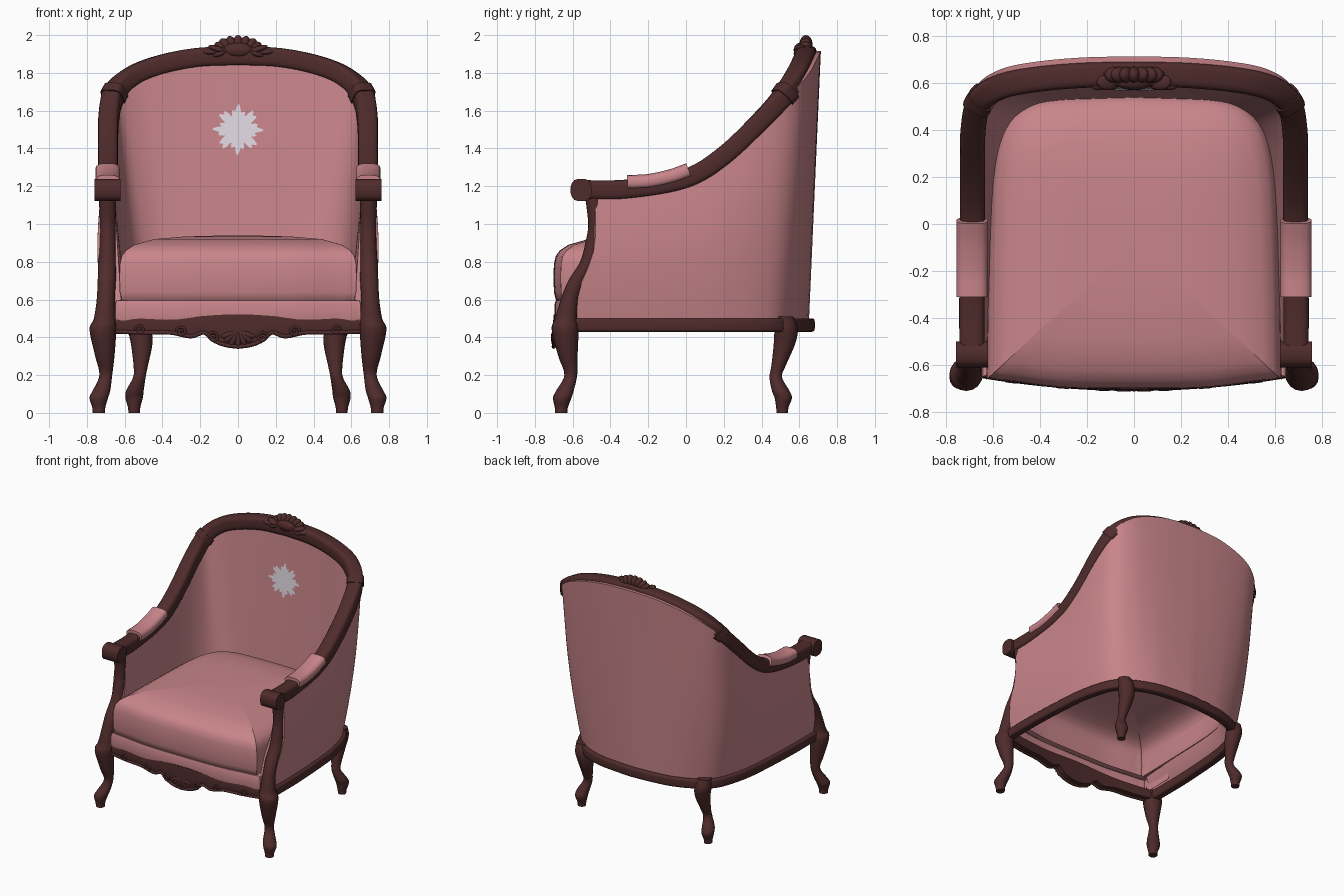
import bpy, bmesh, math
from mathutils import Vector
from mathutils.bvhtree import BVHTree

default_cube = bpy.data.objects.get("Cube")
if default_cube:
    bpy.data.objects.remove(default_cube, do_unlink=True)


def make_material(name, colour):
    material = bpy.data.materials.new(name)
    material.use_nodes = True
    material.diffuse_color = (*colour, 1)
    material.node_tree.nodes["Principled BSDF"].inputs["Base Color"].default_value = (*colour, 1)
    return material


wood = make_material("dark red wood", (0.078, 0.024, 0.024))
fabric = make_material("rose fabric", (0.58, 0.235, 0.255))
silver = make_material("pale grey embroidery", (0.75, 0.69, 0.76))


def finish(bm, name, material, angle=50):
    bmesh.ops.recalc_face_normals(bm, faces=bm.faces)
    mesh = bpy.data.meshes.new(name)
    bm.to_mesh(mesh)
    bm.free()
    mesh.materials.append(material)
    obj = bpy.data.objects.new(name, mesh)
    bpy.context.collection.objects.link(obj)
    bpy.ops.object.select_all(action="DESELECT")
    obj.select_set(True)
    bpy.context.view_layer.objects.active = obj
    bpy.ops.object.shade_smooth_by_angle(angle=math.radians(angle))
    return obj


def loft(name, rows, material, start_cap=True, end_cap=True, drop=None):
    """Skin closed rings of points; faces matching the drop rule are left open."""
    bm = bmesh.new()
    rings = [[bm.verts.new(p) for p in row] for row in rows]
    for a, b in zip(rings, rings[1:]):
        for i in range(len(a)):
            j = (i + 1) % len(a)
            bm.faces.new((a[i], a[j], b[j], b[i]))
    if start_cap:
        bm.faces.new(rings[0])
    if end_cap:
        bm.faces.new(rings[-1])
    if drop:
        bmesh.ops.recalc_face_normals(bm, faces=bm.faces)
        bmesh.ops.delete(bm, geom=[f for f in bm.faces if drop(f)], context="FACES")
    return finish(bm, name, material)


def spline(points, steps=6):
    """Catmull-Rom curve through points of any dimension."""
    pts = [Vector(p) for p in points]
    pts = [pts[0] * 2 - pts[1]] + pts + [pts[-1] * 2 - pts[-2]]
    out = []
    for a, b, c, d in zip(pts, pts[1:], pts[2:], pts[3:]):
        for k in range(steps):
            t = k / steps
            out.append((b * 2 + (c - a) * t + (a * 2 - b * 5 + c * 4 - d) * t * t
                        + (b * 3 - a - c * 3 + d) * t ** 3) / 2)
    return out + [pts[-2]]


def mirrored(path):
    return path + [Vector((-p.x, *p[1:])) for p in reversed(path[:-1])]


def frames(path):
    """Point, outward side vector and up vector along a path."""
    for i, p in enumerate(path):
        tangent = (path[min(i + 1, len(path) - 1)] - path[max(i - 1, 0)]).normalized()
        side = tangent.cross(Vector((0, 0, 1))).normalized()
        yield p, side, side.cross(tangent)


def sweep(name, path, width, height, material, power=0.5, lift=0):
    """Rounded-box section carried along a path."""
    rows = []
    for p, side, up in frames(path):
        ring = []
        for k in range(16):
            a = math.tau * (k + 0.5) / 16
            c, s = math.cos(a), math.sin(a)
            ring.append(p + side * width * math.copysign(abs(c) ** power, c)
                        + up * (lift + height * math.copysign(abs(s) ** power, s)))
        rows.append(ring)
    return loft(name, rows, material)


def turned(name, profile, flip):
    """Curved leg: round horizontal sections given as x, y, z, radius."""
    rows = []
    for x, y, z, r in spline(profile, 5):
        rows.append([(flip * x + r * math.cos(math.tau * k / 16),
                      y + r * math.sin(math.tau * k / 16), z) for k in range(16)])
    return loft(name, rows, wood)


def ellipsoid(name, centre, radii, tilt=0):
    bpy.ops.mesh.primitive_uv_sphere_add(segments=20, ring_count=12, location=centre,
                                         rotation=(0, tilt, 0))
    obj = bpy.context.object
    obj.name, obj.scale = name, radii
    obj.data.materials.append(wood)
    bpy.ops.object.shade_smooth_by_angle()


def rod(name, points, radius):
    curve = bpy.data.curves.new(name, "CURVE")
    curve.dimensions = "3D"
    curve.bevel_depth, curve.bevel_resolution = radius, 2
    curve.use_fill_caps = True
    line = curve.splines.new("POLY")
    line.points.add(len(points) - 1)
    for target, p in zip(line.points, points):
        target.co = (*p, 1)
    curve.materials.append(wood)
    bpy.context.collection.objects.link(bpy.data.objects.new(name, curve))


# Guide paths from the arm front to the middle of the back
top_guide = [(.69, -.56, 1.18), (.69, -.3, 1.185), (.688, 0, 1.24), (.688, .2, 1.36), (.685, .4, 1.55),
             (.655, .525, 1.69), (.565, .585, 1.78), (.42, .615, 1.84), (.22, .633, 1.88), (0, .638, 1.89)]
base_guide = [(.7, -.62), (.7, -.3), (.685, 0), (.665, .2), (.62, .38),
              (.56, .49), (.44, .57), (.3, .62), (.15, .64), (0, .65)]
inner_guide = [(.62, -.6), (.6, -.3), (.59, 0), (.575, .2), (.545, .33),
               (.49, .43), (.4, .495), (.3, .515), (.15, .52), (0, .525)]
rail = mirrored(spline(top_guide))
base = mirrored(spline([(x, y, .465) for x, y in base_guide]))
inner = mirrored(spline([(x, y, .6) for x, y in inner_guide]))

# Carved frame rails
sweep("top_rail", rail, .054, .052, wood)
sweep("lower_rail", base, .032, .036, wood, .4)

# Upholstered tub: outside skin up, inside skin down
shell_top = mirrored(spline([(.69, -.48, 1.175)] + top_guide[1:]))
steps = 9
rows = []
for i, (p, side, up) in enumerate(frames(shell_top)):
    near_front = min(i, len(shell_top) - 1 - i) <= 6
    side = side if side.dot(Vector((p.x, p.y, 0))) > 0 else -side
    rear = abs(side.y) ** 3
    outside, inside = [], []
    for k in range(steps + 1):
        t = k / steps
        e = min(t * 1.5, 1)
        bend = e * e * (3 - 2 * e) if near_front else t
        puff = math.sin(math.pi * t)
        for skin, foot, reach, bulge in ((outside, base[i], .036 + .04 * rear, .03 * abs(side.x)),
                                         (inside, inner[i], -.035, 0)):
            head = p + side * reach + Vector((0, 0, .04 * rear - .015))
            q = foot.lerp(head, t) + side * puff * bulge
            q.y = foot.y + (head.y - foot.y) * bend + side.y * puff * bulge
            skin.append(q)
    rows.append(outside + inside[::-1])
shell = loft("upholstered_shell", rows, fabric)


# Hollow seat band and crowned cushion from one plan outline
def plan_layers(name, layers, widen, closed_top):
    half = spline([(0, -.69), (.3, -.685), (.5, -.66), (.605, -.645), (.615, -.6), (.605, -.1), (.585, .25),
                   (.525, .43), (.4, .515), (.2, .535), (0, .54)], 4)
    outline = half + [Vector((-p.x, p.y)) for p in half[-2:0:-1]]
    rows = [[(p.x * s * widen, (p.y + .08) * s - .08, z) for p in outline] for s, z in layers]
    loft(name, rows, fabric, start_cap=False, end_cap=closed_top,
         drop=lambda f: f.calc_center_median().y > -.3 and f.normal.z < .2)


plan_layers("seat_band", [(1.005, .49), (1.01, .51), (1.01, .575), (1, .595), (.93, .6)], 1.045, False)
plan_layers("seat_cushion", [(.97, .585), (1, .6), (1.015, .64), (1.02, .72), (1.015, .79), (1, .83),
                             (.965, .86), (.89, .89), (.72, .92), (.45, .934), (.2, .938),
                             (.02, .94)], 1, True)

# Legs, arm fronts, arm pads and collars on both sides
front_profile = [(.69, -.49, 1.16, .046), (.69, -.475, 1, .043), (.69, -.49, .9, .043),
                 (.692, -.515, .8, .046), (.695, -.575, .7, .048), (.7, -.615, .6, .048),
                 (.705, -.635, .5, .058), (.715, -.64, .44, .071), (.705, -.625, .3, .051),
                 (.7, -.61, .2, .034), (.722, -.64, .12, .046), (.737, -.655, .08, .049),
                 (.737, -.66, .03, .035), (.737, -.66, 0, .033)]
rear_profile = [(.53, .52, .51, .05), (.52, .53, .44, .062), (.51, .52, .36, .056),
                (.515, .49, .25, .038), (.522, .475, .19, .033), (.545, .5, .12, .046),
                (.55, .515, .08, .046), (.55, .51, .03, .033), (.55, .51, 0, .03)]
for flip, label in ((1, "left"), (-1, "right")):
    turned(label + "_front_leg_and_post", front_profile, flip)
    turned(label + "_rear_leg", rear_profile, flip)
    roll = [Vector((flip * (.69 + d), -.555, 1.18)) for d in (-.069, 0, .069)]
    sweep(label + "_arm_roll", roll, .056, .06, wood, .75)
    pad = [Vector((flip * .69, y, z)) for y, z in
           spline([(-.31, 1.205), (-.2, 1.21), (-.08, 1.235), (.02, 1.27)])]
    sweep(label + "_arm_pad", pad, .066, .04, fabric, .7, .015)
    collar = [Vector((flip * p.x, p.y, p.z)) for p in rail[29:32]]
    sweep(label + "_rail_collar", collar, .061, .059, wood)


# Shaped front apron with scrolls and a central shell
def apron_y(x):
    return -.7 + .05 * (x / .62) ** 2


edge = mirrored(spline([(.66, .43), (.5, .425), (.36, .425), (.25, .405), (.18, .425),
                        (.13, .385), (.07, .36), (0, .35)], 5))
rows = []
for x, z in edge:
    y, top = apron_y(x), .5 + .022 * math.exp(-(x / .25) ** 2)
    rows.append([(x, y, z), (x, y - .008, (z + top) / 2), (x, y, top), (x, y + .05, top), (x, y + .05, z)])
loft("front_apron", rows, wood)
rod("apron_lower_bead", [(x, apron_y(x), z) for x, z in edge], .011)
for flip in (1, -1):
    for cx, cz, size in ((.13, .4, .03), (.3, .43, .028), (.52, .44, .025)):
        scroll = []
        for k in range(25):
            a, r = k * .4, size * (1 - k / 30)
            x = flip * (cx + r * math.cos(a))
            scroll.append((x, apron_y(x) - .006, cz + r * math.sin(a)))
        rod("apron_scroll", scroll, .007)
for k in range(-3, 4):
    a = k * .42
    ellipsoid("apron_shell_rib", (.055 * math.sin(a), -.7, .425 - .035 * math.cos(a)),
              (.016, .014, .042), -a)

# Carved crest: fan of petals with trailing leaves
for k in range(-4, 5):
    a = k * .36
    ellipsoid("crest_petal", (.09 * math.sin(a), .635, 1.915 + .035 * math.cos(a)),
              (.028, .035, .05), a)
ellipsoid("crest_heart", (0, .605, 1.92), (.08, .035, .04))
for flip in (1, -1):
    for x, z, length, turn in ((.11, 1.925, .05, 1.25), (.15, 1.91, .045, 1.5), (.1, 1.9, .045, 1.9)):
        ellipsoid("crest_leaf", (flip * x, .605, z), (.018, .035, length), flip * turn)

# Embroidered rosette lying on the inside of the back
bm = bmesh.new()
bm.from_mesh(shell.data)
tree = BVHTree.FromBMesh(bm)
bm.free()
rows = []
for f in (.05, .35, .7, 1):
    ring = []
    for k in range(96):
        a = math.tau * k / 96
        r = f * (.105 + .018 * math.cos(8 * a) + .014 * math.cos(20 * a + .6))
        x, z = r * math.cos(a), 1.5 + r * math.sin(a)
        hit = tree.ray_cast(Vector((x, 0, z)), Vector((0, 1, 0)))[0]
        ring.append((x, hit.y - .004, z))
    rows.append(ring)
loft("back_rosette", rows, silver)
